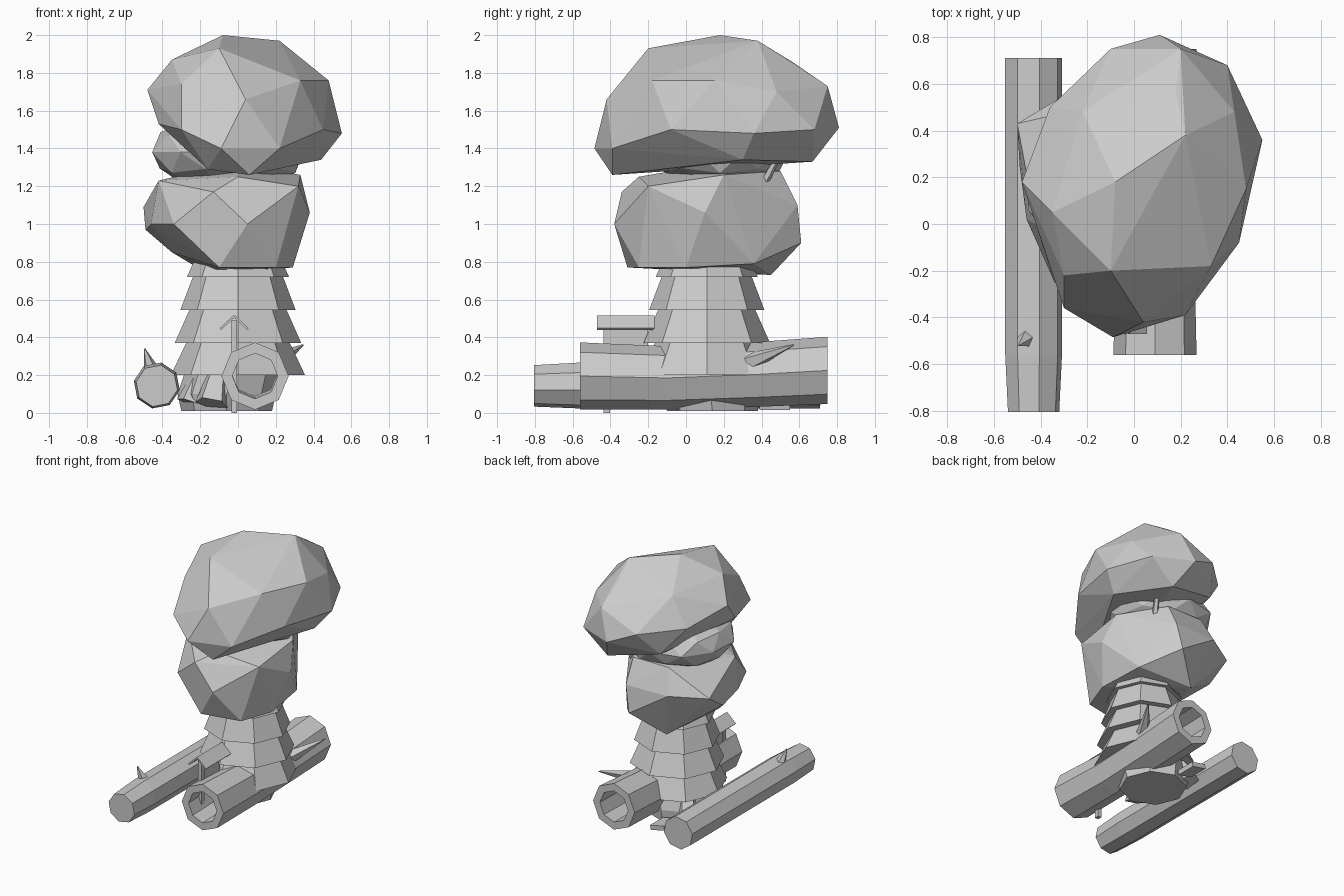
import bpy, bmesh, math, random
from mathutils import Vector

if "Cube" in bpy.data.objects:
    bpy.data.objects.remove(bpy.data.objects["Cube"])

random.seed(4)
grey = bpy.data.materials.new("plain grey")
grey.diffuse_color = (0.6, 0.6, 0.6, 1)
grey.use_nodes = True
grey.node_tree.nodes["Principled BSDF"].inputs["Base Color"].default_value = grey.diffuse_color


def finish(name, bm):
    bmesh.ops.recalc_face_normals(bm, faces=bm.faces[:])
    me = bpy.data.meshes.new(name)
    bm.to_mesh(me)
    bm.free()
    ob = bpy.data.objects.new(name, me)
    me.materials.append(grey)
    bpy.context.collection.objects.link(ob)
    return ob


def hull(name, pts):
    """Faceted lump wrapped around a few points."""
    bm = bmesh.new()
    for p in pts:
        bm.verts.new(p)
    bmesh.ops.convex_hull(bm, input=bm.verts[:])
    loose = [v for v in bm.verts if not v.link_faces]
    bmesh.ops.delete(bm, geom=loose, context='VERTS')
    return finish(name, bm)


def loft(name, rings, n=8, axis='z', turn=0.0, closed=False):
    """Rings are (cx, cy, cz, radius) stacked along an axis."""
    bm = bmesh.new()
    loops = []
    for cx, cy, cz, r in rings:
        loop = []
        for i in range(n):
            a = turn + 2 * math.pi * i / n
            u, v = r * math.cos(a), r * math.sin(a)
            loop.append(bm.verts.new((cx + u, cy + v, cz) if axis == 'z' else (cx + u, cy, cz + v)))
        loops.append(loop)
    pairs = list(zip(loops, loops[1:]))
    if closed:
        pairs.append((loops[-1], loops[0]))
    else:
        bm.faces.new(loops[0])
        bm.faces.new(loops[-1])
    for a, b in pairs:
        for i in range(n):
            j = (i + 1) % n
            bm.faces.new((a[i], a[j], b[j], b[i]))
    return finish(name, bm)


def spike(name, a, b, r1, r2=0.004, n=5):
    """Tapered stub from a to b, kept above the ground."""
    a, b = Vector(a), Vector(b)
    bm = bmesh.new()
    bmesh.ops.create_cone(bm, cap_ends=True, segments=n, radius1=r1, radius2=r2, depth=(b - a).length)
    q = Vector((0, 0, 1)).rotation_difference(b - a)
    for v in bm.verts:
        v.co = q @ v.co + (a + b) / 2
        v.co.z = max(v.co.z, .012)
    return finish(name, bm)


def box(name, c, s, tilt=0.0):
    """Box tilted around the y axis."""
    bm = bmesh.new()
    bmesh.ops.create_cube(bm, size=1)
    for v in bm.verts:
        x, y, z = (v.co[i] * s[i] for i in range(3))
        v.co = (c[0] + x * math.cos(tilt) + z * math.sin(tilt), c[1] + y,
                c[2] - x * math.sin(tilt) + z * math.cos(tilt))
    return finish(name, bm)


# Top foliage clump
hull("upper_foliage", [
    (-.08, .18, 2.0), (.22, .38, 1.97), (-.35, .05, 1.87), (-.1, -.2, 1.93), (.04, -.42, 1.66),
    (-.09, -.485, 1.4), (.22, -.39, 1.4), (.06, -.39, 1.26), (-.3, -.36, 1.5), (.33, -.18, 1.76),
    (.48, .15, 1.76), (.45, -.08, 1.5), (.55, .36, 1.48), (.4, .68, 1.5), (.11, .81, 1.51),
    (.2, .75, 1.73), (-.1, .75, 1.6), (.44, .3, 1.34), (-.16, -.3, 1.29), (-.48, .18, 1.71),
    (-.42, .0, 1.53), (-.36, .5, 1.62), (-.2, .6, 1.42), (.2, .67, 1.33), (.18, .56, 1.86),
    (-.22, .48, 1.83), (-.3, -.22, 1.74), (.43, .48, 1.7)])

# Lower foliage clump
hull("lower_foliage", [
    (-.13, -.34, 1.17), (.05, -.38, 1.0), (-.34, -.25, 1.0), (-.1, -.31, .77), (.2, -.25, .77),
    (.29, 0, .77), (.32, -.2, 1.2), (.38, .1, 1.06), (.33, .2, 1.26), (.25, .36, .79),
    (-.15, .45, .73), (.06, .61, .9), (.1, .59, 1.1), (-.25, .58, 1.1), (-.46, .02, 1.0),
    (-.5, .43, 1.09), (-.49, .25, .97), (-.35, .1, .85), (-.42, 0, 1.23), (-.2, .5, 1.28),
    (.1, .5, 1.28), (0, -.25, 1.25), (0, .15, 1.32)])

# Middle foliage clump peeking out between the two
bm = bmesh.new()
bmesh.ops.create_icosphere(bm, subdivisions=2, radius=1)
for v in bm.verts:
    k = random.uniform(.95, 1.05)
    v.co = (-.06 + .41 * k * v.co.x, .18 + .38 * k * v.co.y, 1.38 + .2 * k * v.co.z)
finish("middle_foliage", bm)
spike("foliage_twig", (.12, .35, 1.1), (.2, .5, 1.38), .03, .015)

# Trunk: overlapping flared bark tiers
for i, (z0, z1, r0, r1) in enumerate([(.2, .38, .355, .27), (.37, .55, .335, .255),
                                      (.545, .73, .305, .235), (.72, .9, .27, .19)]):
    loft(f"trunk_tier_{i + 1}", [(0, .11, z0, r0), (0, .11, z1, r1)])
loft("trunk_base", [(-.06, .14, .01, .24), (-.06, .13, .1, .26), (-.02, .11, .25, .25)])
for i, (a, b) in enumerate([((-.24, .31, .05), (-.14, .2, .36)), ((-.14, -.13, .05), (-.08, -.03, .36)),
                            ((-.24, .02, .05), (-.14, .06, .36))]):
    spike(f"root_{i + 1}", a, b, .09, .02)

# Hollow log: outer skin forward, inner skin back
loft("hollow_log", [(.09, -.56, .195, .178), (.09, -.1, .185, .168), (.09, .4, .205, .172), (.09, .75, .225, .178),
                    (.09, .75, .225, .12), (.09, -.56, .195, .12)], axis='y', closed=True)
spike("hollow_log_stub", (.2, .34, .27), (.345, .57, .36), .05)

# Solid log
loft("solid_log", [(-.43, -.805, .143, .112), (-.43, -.56, .145, .124), (-.43, .2, .145, .124),
                   (-.43, .71, .145, .124)], axis='y', turn=-.2)
spike("solid_log_stub", (-.46, -.49, .23), (-.495, -.52, .34), .042)

# Little roofed signboard standing through the hollow log
box("sign_post", (-.02, -.42, .245), (.03, .035, .49))
box("sign_board", (-.02, -.315, .38), (.015, .23, .2))
for s in (-1, 1):
    box("sign_roof_left" if s < 0 else "sign_roof_right", (-.02 + s * .036, -.318, .478),
        (.1, .305, .012), s * .75)

# Small chip on the ground behind the trunk
box("wood_chip", (-.14, .47, .045), (.12, .16, .035), .2)
